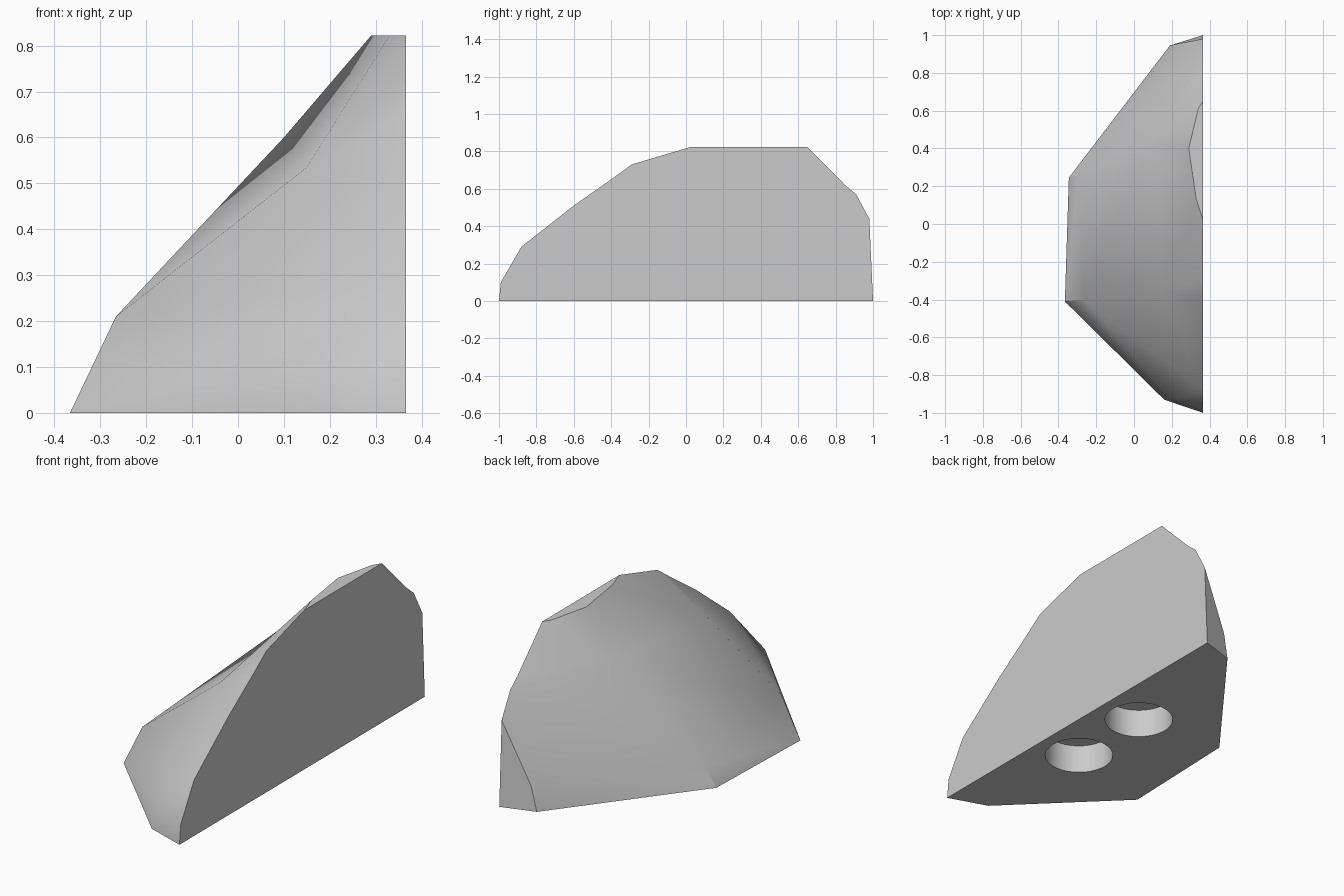
import bpy
import bmesh

default_cube = bpy.data.objects.get("Cube")
if default_cube:
    bpy.data.objects.remove(default_cube, do_unlink=True)

WALL_X = 0.366
TOP_Z = 0.822

# Single stone colour
stone = bpy.data.materials.new("stone_grey")
stone.use_nodes = True
colour = (0.6, 0.6, 0.6, 1)
stone.diffuse_color = colour
stone.node_tree.nodes["Principled BSDF"].inputs["Base Color"].default_value = colour

# Profile of the flat wall, front to back, as (y, z)
wall_profile = [(-1, 0), (-.99, .1), (-.88, .29), (-.6, .51), (-.4, .65), (-.29, .73),
                (.02, TOP_Z), (.65, TOP_Z), (.85, .62), (.91, .57), (.98, .44), (1, 0)]
# Footprint corners, front to back, as (x, y)
footprint = [(.16, -.93), (-WALL_X, -.41), (-.345, .245), (.19, .945)]
# Rim of the level top, front to back, as (x, y)
top_rim = [(.33, .13), (.29, .4), (.34, .61)]

bm = bmesh.new()
wall = [bm.verts.new((WALL_X, y, z)) for y, z in wall_profile]
foot = [bm.verts.new((x, y, 0)) for x, y in footprint]
top = [bm.verts.new((x, y, TOP_Z)) for x, y in top_rim]

# Facet corners on the sloping side
nose = bm.verts.new((.2, -.93, .12))
shoulder = bm.verts.new((-.266, -.4, .21))
front_ridge = bm.verts.new((.15, -.36, .535))
heel = bm.verts.new((-.295, .26, .1))
back_ridge = bm.verts.new((.1, .44, .6))
tail = bm.verts.new((.218, .952, .13))

(front_low, front_lip, brow, rise_a, rise_b, rise_c,
 crest_front, crest_back, fall_a, fall_b, back_lip, back_low) = wall
foot_front, foot_side_front, foot_side_back, foot_back = foot
top_a, top_b, top_c = top

facets = [
    # flat wall, underside and level top
    wall,
    [front_low, *foot, back_low],
    [crest_front, *top, crest_back],
    # front
    [front_low, foot_front, nose, front_lip],
    [foot_front, foot_side_front, nose],
    [foot_side_front, shoulder, nose],
    [nose, brow, front_lip],
    [nose, shoulder, brow],
    [shoulder, front_ridge, brow],
    # sloping side
    [shoulder, back_ridge, front_ridge],
    [front_ridge, back_ridge, top_a],
    [top_a, back_ridge, top_b],
    [shoulder, heel, back_ridge],
    [foot_side_front, heel, shoulder],
    [foot_side_front, foot_side_back, heel],
    # back
    [foot_side_back, foot_back, tail],
    [foot_side_back, tail, heel],
    [heel, tail, fall_b],
    [tail, back_lip, fall_b],
    [foot_back, back_low, back_lip, tail],
    [heel, fall_b, back_ridge],
    [back_ridge, fall_b, fall_a],
    [back_ridge, fall_a, top_c],
    [back_ridge, top_c, top_b],
    [top_c, fall_a, crest_back],
]
# Fan from the front ridge to the wall
fan = [brow, rise_a, rise_b, rise_c, crest_front, top_a]
facets += [[front_ridge, a, b] for a, b in zip(fan, fan[1:])]

for facet in facets:
    bm.faces.new(facet)
bmesh.ops.recalc_face_normals(bm, faces=bm.faces)
mesh = bpy.data.meshes.new("rock_half")
bm.to_mesh(mesh)
bm.free()
mesh.materials.append(stone)
rock = bpy.data.objects.new("rock_half", mesh)
bpy.context.collection.objects.link(rock)


def drill_socket(y, radius=.167, depth=.15):
    """Cut a round blind hole into the underside."""
    bpy.ops.mesh.primitive_cylinder_add(vertices=48, radius=radius, depth=2 * depth,
                                        location=(.137, y, 0))
    cutter = bpy.context.object
    cutter.name = "socket_cutter"
    cutter.hide_render = True
    cutter.data.materials.append(stone)
    cut = rock.modifiers.new("socket", 'BOOLEAN')
    cut.operation = 'DIFFERENCE'
    cut.solver = 'EXACT'
    cut.object = cutter
    bpy.ops.object.select_all(action='DESELECT')
    rock.select_set(True)
    bpy.context.view_layer.objects.active = rock
    bpy.ops.object.modifier_apply(modifier=cut.name)
    bpy.data.objects.remove(cutter, do_unlink=True)


# Two sockets in the underside
for socket_y in (-.26, .2):
    drill_socket(socket_y)

# Soft facets with the strong edges kept
bpy.ops.object.shade_smooth_by_angle()
